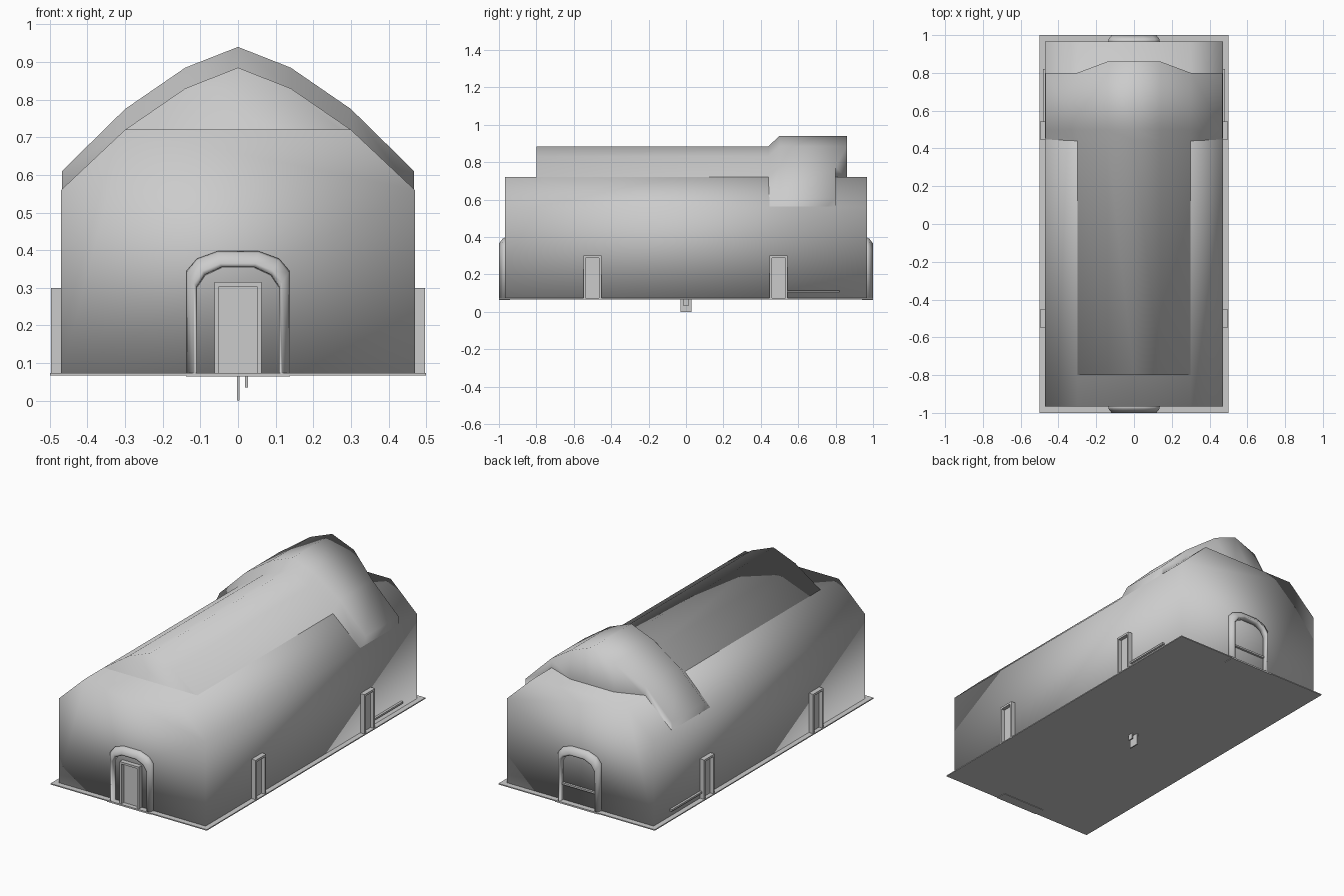
import bpy, bmesh
from mathutils import Matrix, Vector

cube = bpy.data.objects.get("Cube")
if cube:
    bpy.data.objects.remove(cube, do_unlink=True)

grey = bpy.data.materials.new("plain_grey")
grey.use_nodes = True
grey.diffuse_color = (0.6, 0.6, 0.6, 1)
grey.node_tree.nodes["Principled BSDF"].inputs["Base Color"].default_value = (0.6, 0.6, 0.6, 1)

WALL_X, WALL_Y, BASE = 0.47, 0.967, 0.07


def finish(name, bm, smooth=False):
    bmesh.ops.recalc_face_normals(bm, faces=bm.faces)
    for f in bm.faces:
        f.smooth = smooth
    mesh = bpy.data.meshes.new(name)
    bm.to_mesh(mesh)
    bm.free()
    mesh.materials.append(grey)
    obj = bpy.data.objects.new(name, mesh)
    bpy.context.collection.objects.link(obj)
    return obj


def loft(name, rings, smooth=True, wrap=False):
    """Skin closed rings of points; cap the ends, or join last ring to first."""
    bm = bmesh.new()
    rows = [[bm.verts.new(p) for p in ring] for ring in rings]
    pairs = list(zip(rows, rows[1:]))
    if wrap:
        pairs.append((rows[-1], rows[0]))
    else:
        bm.faces.new(rows[0])
        bm.faces.new(rows[-1])
    n = len(rows[0])
    for a, b in pairs:
        for i in range(n):
            j = (i + 1) % n
            bm.faces.new((a[i], a[j], b[j], b[i]))
    return finish(name, bm, smooth)


def add_box(bm, x0, x1, y0, y1, z0, z1):
    size = Vector((x1 - x0, y1 - y0, z1 - z0))
    mid = Vector((x0 + x1, y0 + y1, z0 + z1)) / 2
    bmesh.ops.create_cube(bm, size=1, matrix=Matrix.Translation(mid) @ Matrix.Diagonal((*size, 1)))


def box(name, *bounds):
    bm = bmesh.new()
    add_box(bm, *bounds)
    return finish(name, bm)


def mirrored(half):
    """Half a section from the outside to the ridge, completed across x."""
    return half + [(-x, y, z) for x, y, z in reversed(half) if x > 0]


# Hall with flat-topped gambrel section
hall_half = [(WALL_X, BASE), (WALL_X, 0.56), (0.30, 0.72)]
loft("hall", [mirrored([(x, y, z) for x, z in hall_half]) for y in (-WALL_Y, WALL_Y)])

# Ridge roof that steps up near the back and ends in a bowed gable
roof_x = (0.468, 0.468, 0.30, 0.14, 0)
low = (0.30, 0.555, 0.72, 0.83, 0.885)
high = (0.30, 0.61, 0.775, 0.885, 0.94)
tucked = (0.30, 0.55, 0.71, 0.71, 0.71)
bow = (0.80, 0.80, 0.80, 0.86, 0.86)
stations = [((-0.80,) * 5, low), ((0.44,) * 5, low), ((0.50,) * 5, high), (bow, high), (bow, tucked)]
loft("ridge_roof", [mirrored(list(zip(roof_x, ys, zs))) for ys, zs in stations])

# Thin ground plate and the porch sills under the end arches
box("ground_plate", -0.5, 0.5, -1, 1, 0.067, 0.073)
for side, label in ((-1, "front"), (1, "back")):
    box(label + "_sill", -0.138, 0.138, min(side, side * 0.94), max(side, side * 0.94), 0.064, 0.071)


# Rounded arch surrounds at both ends
def arch_ring(half_width, height, y):
    right = [(half_width, y, BASE), (half_width, y, height - 0.052),
             (half_width * 0.8, y, height - 0.02), (half_width * 0.4, y, height)]
    return right + [(-x, y, z) for x, y, z in reversed(right)]


for side, label in ((-1, "front"), (1, "back")):
    loft(label + "_arch", [arch_ring(0.138, 0.40, side * 0.96),
                           arch_ring(0.134, 0.392, side * 0.98),
                           arch_ring(0.118, 0.365, side * 1.0),
                           arch_ring(0.110, 0.355, side * 0.995),
                           arch_ring(0.108, 0.353, side * 0.96)], wrap=True)


# Rectangular door surrounds with a recessed leaf
def doorway(name, half, height, post, location, angle):
    bm = bmesh.new()
    for s in (-1, 1):
        a, b = sorted((s * half, s * (half - post)))
        add_box(bm, a, b, -0.027, 0.01, BASE, height)
    add_box(bm, post - half, half - post, -0.027, 0.01, height - post, height)
    add_box(bm, post - half, half - post, -0.006, 0.01, BASE, height - post)
    bm.transform(Matrix.Translation(location) @ Matrix.Rotation(angle, 4, "Z"))
    return finish(name, bm)


QUARTER = 1.5707963
doorway("front_door", 0.062, 0.315, 0.012, (0, -WALL_Y, 0), 0)
for sx, side in ((1, "left"), (-1, "right")):
    for y, place in ((-0.5, "front"), (0.495, "back")):
        doorway(f"{side}_{place}_door", 0.048, 0.30, 0.012, (sx * WALL_X, y, 0), sx * QUARTER)
    # Low ledge along the rear of each side
    box(side + "_ledge", *sorted((sx * 0.46, sx * 0.483)), 0.53, 0.82, 0.105, 0.115)

# Rail across the back arch
box("back_rail", -0.108, 0.108, 0.96, 0.98, 0.165, 0.175)

# Small fin and peg beneath the floor
box("floor_fin", -0.003, 0.004, -0.03, 0.03, 0, BASE)
box("floor_peg", 0.019, 0.026, -0.015, 0.015, 0.035, BASE)
